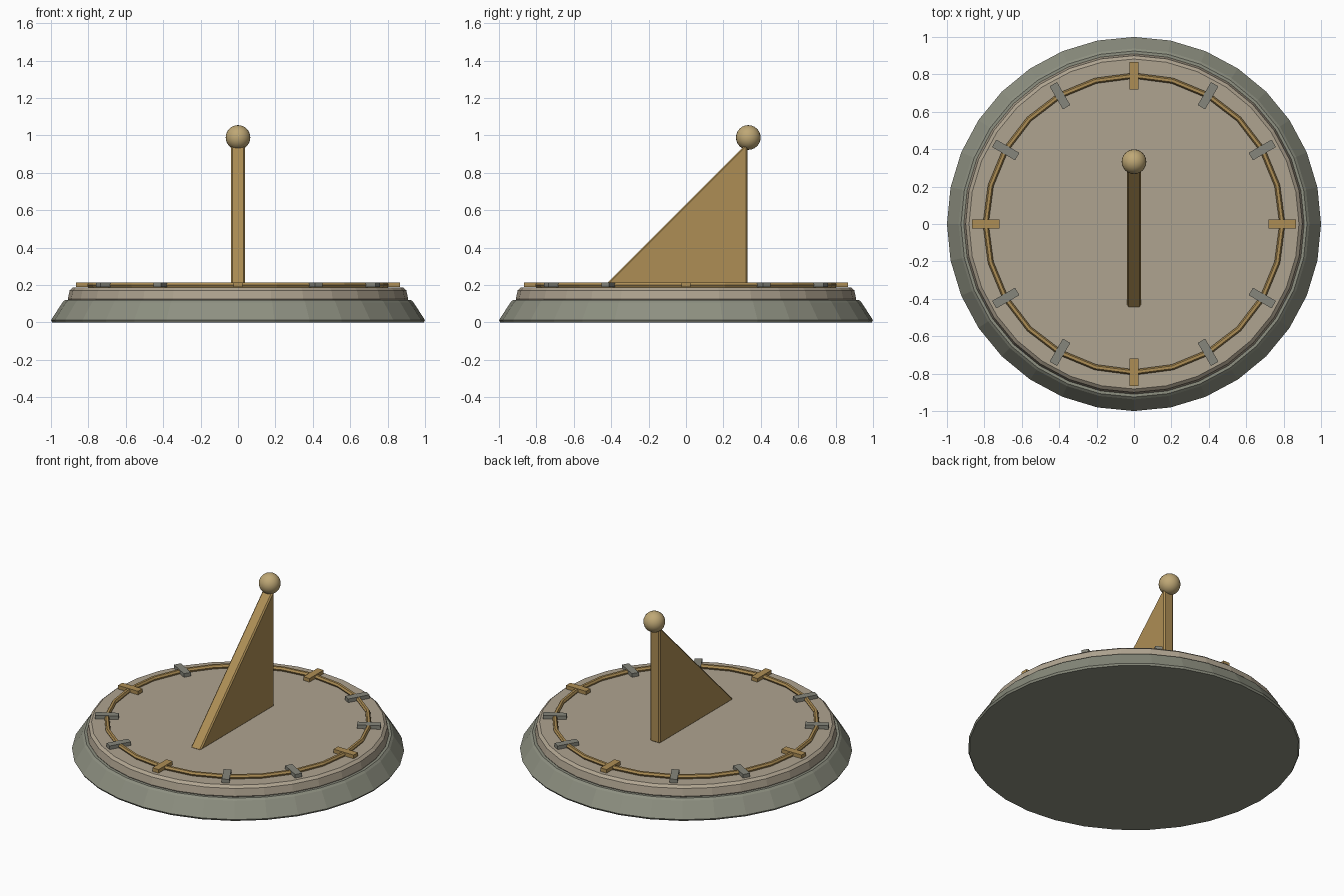
import bpy, bmesh
from math import cos, sin, pi, radians

if "Cube" in bpy.data.objects:
    bpy.data.objects.remove(bpy.data.objects["Cube"])


def material(name, rgb):
    m = bpy.data.materials.new(name)
    m.diffuse_color = (*rgb, 1)
    m.use_nodes = True
    m.node_tree.nodes["Principled BSDF"].inputs["Base Color"].default_value = m.diffuse_color
    return m


stone = material("grey_stone", (0.27, 0.28, 0.22))
sand = material("sand_stone", (0.43, 0.37, 0.28))
brass = material("brass", (0.42, 0.27, 0.09))
pale_brass = material("pale_brass", (0.52, 0.39, 0.18))
slate = material("slate", (0.24, 0.24, 0.20))


def finish(obj, name, mat):
    obj.name = name
    obj.data.materials.append(mat)
    return obj


def bevel(obj, width):
    mod = obj.modifiers.new("edge_bevel", 'BEVEL')
    mod.width = width
    mod.segments = 1


def turned(name, profile, sides, mat):
    """Closed solid of stacked rings (radius, z)."""
    bm = bmesh.new()
    rings = [[bm.verts.new((r * cos(2 * pi * i / sides), r * sin(2 * pi * i / sides), z))
              for i in range(sides)] for r, z in profile]
    for a, b in zip(rings, rings[1:]):
        for i in range(sides):
            j = (i + 1) % sides
            bm.faces.new((a[i], a[j], b[j], b[i]))
    bm.faces.new(rings[0][::-1])
    bm.faces.new(rings[-1])
    me = bpy.data.meshes.new(name)
    bm.to_mesh(me)
    bm.free()
    obj = bpy.data.objects.new(name, me)
    bpy.context.collection.objects.link(obj)
    return finish(obj, name, mat)


# Stepped stone base and dial plate
turned("base", [(0.993, 0), (1.0, 0.012), (0.938, 0.108), (0.925, 0.12)], 32, stone)
turned("dial_plate", [(0.905, 0.115), (0.91, 0.125), (0.90, 0.172), (0.882, 0.187)], 32, sand)

# Hour ring
bpy.ops.mesh.primitive_torus_add(major_radius=0.793, minor_radius=0.015,
                                 major_segments=24, minor_segments=6,
                                 location=(0, 0, 0.2))
finish(bpy.context.object, "hour_ring", brass)

# Twelve hour marks, brass at the quarters
for k in range(12):
    a = radians(30 * k)
    quarter = k % 3 == 0
    bpy.ops.mesh.primitive_cube_add(size=1, location=(0.792 * cos(a), 0.792 * sin(a), 0.203),
                                    rotation=(0, 0, a))
    mark = bpy.context.object
    mark.scale = (0.148 if quarter else 0.142, 0.046, 0.024)
    finish(mark, f"hour_mark_{k + 1}", brass if quarter else slate)

# Triangular gnomon, extruded across x
bm = bmesh.new()
face = bm.faces.new([bm.verts.new((-0.037, y, z))
                     for y, z in ((-0.45, 0.183), (0.328, 0.183), (0.328, 0.961))])
ext = bmesh.ops.extrude_face_region(bm, geom=[face])
bmesh.ops.translate(bm, vec=(0.074, 0, 0),
                    verts=[g for g in ext["geom"] if isinstance(g, bmesh.types.BMVert)])
bmesh.ops.recalc_face_normals(bm, faces=bm.faces)
mesh = bpy.data.meshes.new("gnomon")
bm.to_mesh(mesh)
bm.free()
gnomon = bpy.data.objects.new("gnomon", mesh)
bpy.context.collection.objects.link(gnomon)
finish(gnomon, "gnomon", brass)
bevel(gnomon, 0.008)

# Ball finial at the tip
bpy.ops.mesh.primitive_uv_sphere_add(segments=24, ring_count=12, radius=0.066,
                                     location=(0, 0.333, 0.989))
bpy.ops.object.shade_smooth()
finish(bpy.context.object, "finial", pale_brass)
